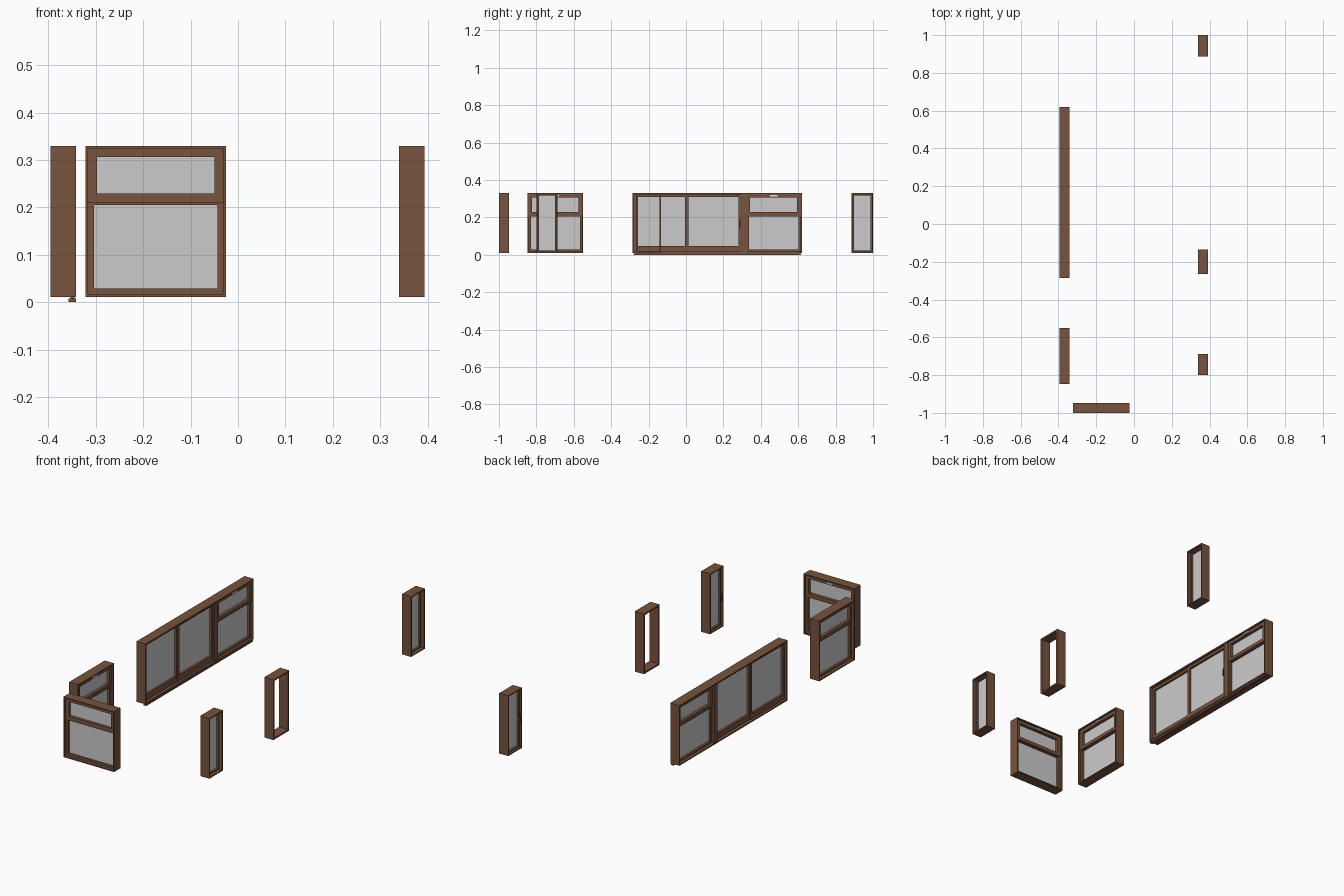
import bpy, bmesh

if "Cube" in bpy.data.objects:
    bpy.data.objects.remove(bpy.data.objects["Cube"])


def material(name, rgb):
    m = bpy.data.materials.new(name)
    m.diffuse_color = (*rgb, 1)
    m.use_nodes = True
    m.node_tree.nodes["Principled BSDF"].inputs["Base Color"].default_value = m.diffuse_color
    return m


WOOD = material("brown_wood", (0.185, 0.088, 0.046))
GLASS = material("pale_grey_glass", (0.60, 0.60, 0.60))
DARK = material("dark_red_brown", (0.11, 0.035, 0.025))
WHITE = material("white_metal", (0.85, 0.85, 0.85))
Z0, Z1, DEPTH = 0.011, 0.33, 0.053


class Wall:
    """Places parts by width u, inward depth d and height z on one wall."""

    def __init__(self, axis, outer, inward):
        self.axis, self.outer, self.inward = axis, outer, inward

    def point(self, u, d, z):
        w = self.outer + self.inward * d
        return (u, w, z) if self.axis == "x" else (w, u, z)

    def make(self, name, bm, mat):
        bmesh.ops.recalc_face_normals(bm, faces=bm.faces)
        me = bpy.data.meshes.new(name)
        bm.to_mesh(me)
        bm.free()
        me.materials.append(mat)
        bpy.context.collection.objects.link(bpy.data.objects.new(name, me))

    def loop(self, bm, u0, u1, z0, z1, d):
        return [bm.verts.new(self.point(u, d, z))
                for u, z in ((u0, z0), (u1, z0), (u1, z1), (u0, z1))]

    def box(self, name, u0, u1, z0, z1, d0, d1, mat=WOOD):
        bm = bmesh.new()
        a = self.loop(bm, u0, u1, z0, z1, d0)
        b = self.loop(bm, u0, u1, z0, z1, d1)
        bm.faces.new(a)
        bm.faces.new(b)
        for i in range(4):
            j = (i + 1) % 4
            bm.faces.new((a[i], a[j], b[j], b[i]))
        self.make(name, bm, mat)

    def ring(self, name, u0, u1, z0, z1, t, d0, d1, bottom=None):
        """Rectangular frame of rail width t."""
        bm = bmesh.new()
        inner = (u0 + t, u1 - t, z0 + (bottom or t), z1 - t)
        loops = [self.loop(bm, u0, u1, z0, z1, d0), self.loop(bm, u0, u1, z0, z1, d1),
                 self.loop(bm, *inner, d1), self.loop(bm, *inner, d0)]
        for k in range(4):
            a, b = loops[k], loops[(k + 1) % 4]
            for i in range(4):
                j = (i + 1) % 4
                bm.faces.new((a[i], a[j], b[j], b[i]))
        self.make(name, bm, WOOD)
        return inner

    def sash(self, name, u0, u1, z0, z1, t, d0, d1, bottom=None):
        """Frame with a thin pane in its middle."""
        a, b, c, e = self.ring(name + "_sash", u0, u1, z0, z1, t, d0, d1, bottom)
        m = (d0 + d1) / 2
        self.box(name + "_glass", a - .003, b + .003, c - .003, e + .003,
                 m - .002, m + .002, GLASS)

    def vent_unit(self, name, u0, u1):
        """Large lower pane with a small opening vent above."""
        self.sash(name + "_lower", u0, u1, 0.017, 0.217, 0.012, 0.015, 0.041)
        self.sash(name + "_vent", u0, u1, 0.2105, 0.3245, 0.0185, 0.011, 0.045)
        c = (u0 + u1) / 2
        self.box(name + "_vent_catch", c - .02, c + .02, 0.311, 0.319, 0.045, 0.051, WHITE)

    def lever(self, name, u, z):
        """Small latch plate with a hanging lever."""
        self.box(name + "_latch_plate", u - .004, u + .004, z - .016, z + .016, 0.040, 0.046, DARK)
        self.box(name + "_latch_lever", u - .003, u + .003, z - .028, z + .006, 0.046, 0.051, DARK)


left = Wall("y", -0.395, 1)
front = Wall("x", -1.0, 1)
right = Wall("y", 0.393, -1)

# Long left window: two large panes, a mullion and a vent unit
left.ring("long_window_frame", -0.285, 0.62, Z0, Z1, 0.007, 0, DEPTH)
left.sash("long_window_first", -0.278, 0.009, 0.018, 0.323, 0.014, 0.012, 0.038, 0.03)
left.sash("long_window_second", 0.0, 0.296, 0.018, 0.323, 0.014, 0.016, 0.042, 0.03)
left.box("long_window_mullion", 0.295, 0.326, 0.016, 0.325, 0.004, 0.049)
left.vent_unit("long_window", 0.324, 0.613)
left.lever("long_window", 0.289, 0.175)
left.box("long_window_sill", -0.28, 0.615, 0.0, 0.0075, 0.038, DEPTH)
left.box("long_window_sill_joint", -0.27, 0.605, 0.006, 0.012, 0.042, 0.050)

# Matching vented windows on the left and front walls
for wall, name, u0, u1 in ((left, "left_window", -0.847, -0.55),
                           (front, "front_window", -0.322, -0.025)):
    wall.ring(name + "_frame", u0, u1, Z0, Z1, 0.006, 0, DEPTH)
    wall.vent_unit(name, u0 + .006, u1 - .006)

# Narrow right windows with inner latches
for name, u0, u1 in (("back_narrow_window", 0.886, 1.0),
                     ("front_narrow_window", -0.80, -0.687)):
    right.ring(name + "_frame", u0, u1, Z0, Z1, 0.006, 0, DEPTH)
    right.sash(name, u0 + .006, u1 - .006, 0.017, 0.324, 0.007, 0.018, 0.042)
    right.lever(name, u0 + .0105, 0.175)

# Open narrow frame without glass
right.ring("open_narrow_frame", -0.265, -0.134, Z0, Z1, 0.009, 0, DEPTH)
